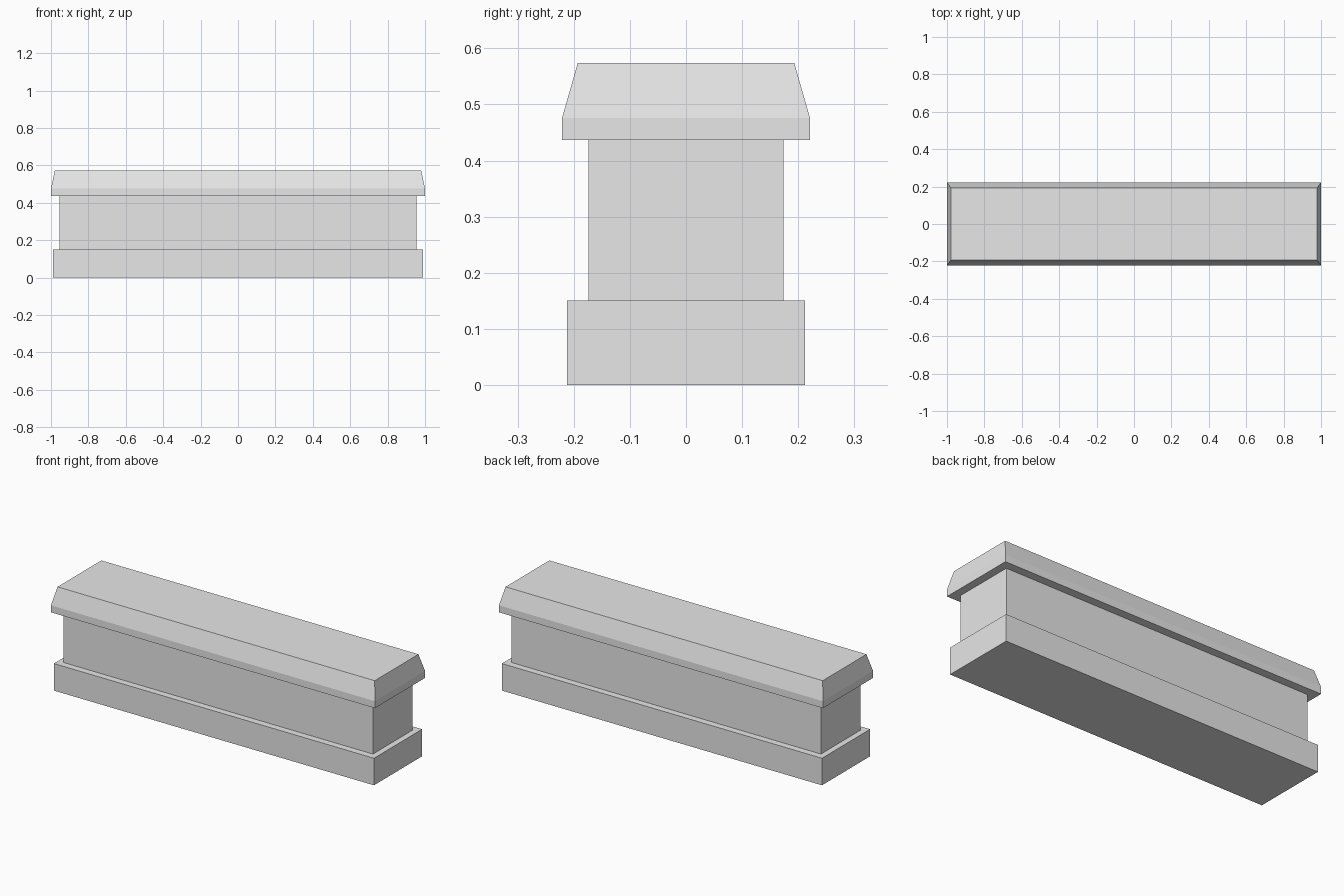
import bpy
import bmesh

if "Cube" in bpy.data.objects:
    bpy.data.objects.remove(bpy.data.objects["Cube"])

# One stone-grey material for the whole model
grey = bpy.data.materials.new("light grey")
grey.diffuse_color = (0.8, 0.8, 0.8, 1.0)
grey.use_nodes = True
grey.node_tree.nodes["Principled BSDF"].inputs["Base Color"].default_value = grey.diffuse_color


def stacked_block(name, rings):
    """Closed block from rectangular rings given as (half_x, half_y, z)."""
    bm = bmesh.new()
    loops = [[bm.verts.new((sx * hx, sy * hy, z))
              for sx, sy in ((-1, -1), (1, -1), (1, 1), (-1, 1))]
             for hx, hy, z in rings]
    bm.faces.new(loops[0][::-1])
    bm.faces.new(loops[-1])
    for low, high in zip(loops, loops[1:]):
        for i in range(4):
            j = (i + 1) % 4
            bm.faces.new((low[i], low[j], high[j], high[i]))
    bmesh.ops.recalc_face_normals(bm, faces=bm.faces)
    mesh = bpy.data.meshes.new(name)
    bm.to_mesh(mesh)
    bm.free()
    mesh.materials.append(grey)
    obj = bpy.data.objects.new(name, mesh)
    bpy.context.collection.objects.link(obj)
    return obj


# Wide foot
stacked_block("base", [(0.988, 0.212, 0.0), (0.988, 0.212, 0.151)])

# Narrower wall between foot and cap
stacked_block("wall", [(0.955, 0.174, 0.151), (0.955, 0.174, 0.437)])

# Overhanging cap with sloped upper sides
stacked_block("cap", [(1.0, 0.221, 0.437), (1.0, 0.221, 0.476), (0.979, 0.193, 0.574)])
